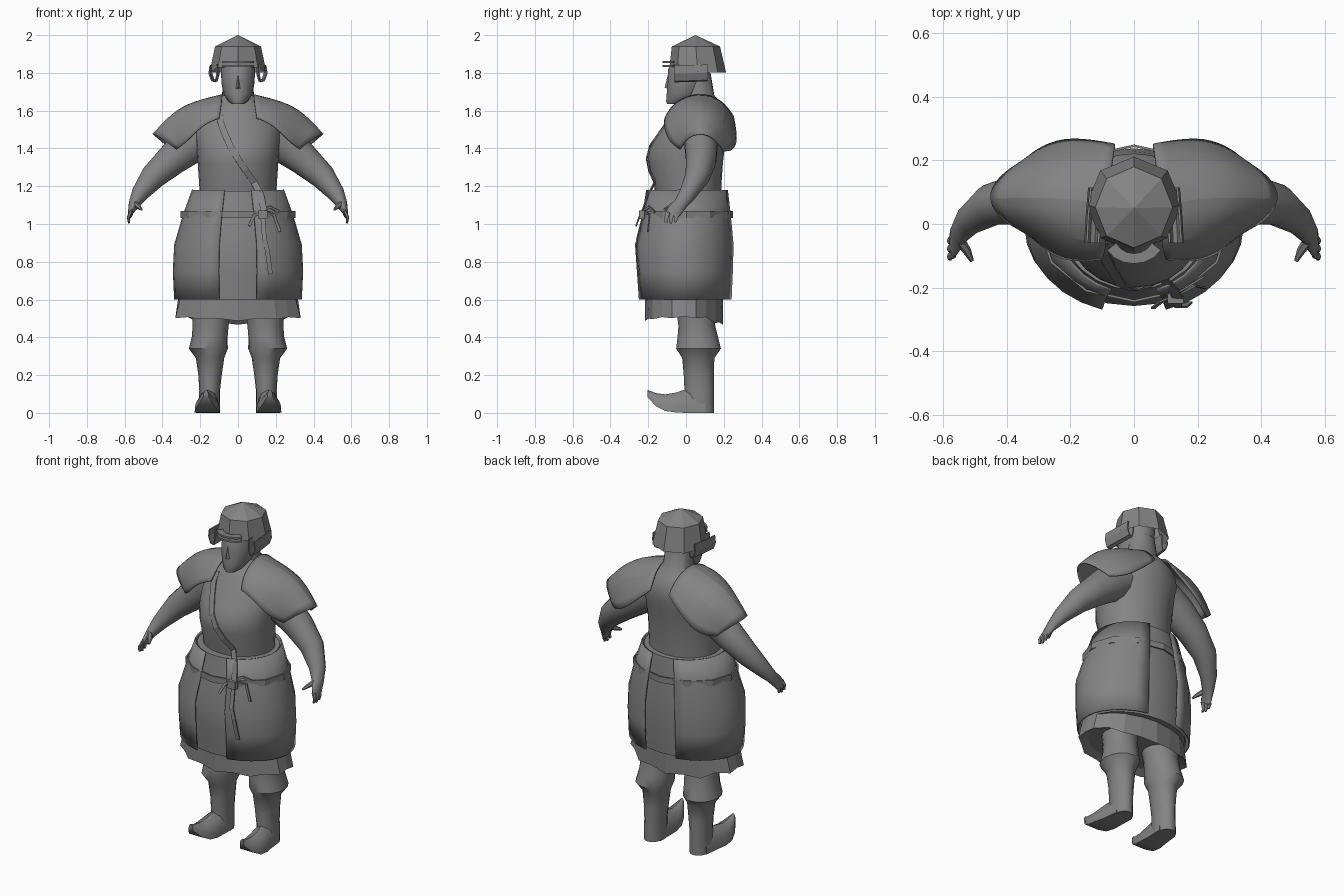
import bpy, bmesh, math
from mathutils import Vector

if "Cube" in bpy.data.objects:
    bpy.data.objects.remove(bpy.data.objects["Cube"])

grey = bpy.data.materials.new("plain grey")
grey.diffuse_color = (0.23, 0.23, 0.235, 1)
grey.use_nodes = True
grey.node_tree.nodes["Principled BSDF"].inputs["Base Color"].default_value = grey.diffuse_color


def finish(name, bm, smooth=40, mirror=False, thick=0, subsurf=0):
    bmesh.ops.remove_doubles(bm, verts=bm.verts, dist=0.0001)
    bmesh.ops.recalc_face_normals(bm, faces=bm.faces)
    me = bpy.data.meshes.new(name)
    bm.to_mesh(me)
    bm.free()
    me.materials.append(grey)
    ob = bpy.data.objects.new(name, me)
    bpy.context.collection.objects.link(ob)
    if subsurf:
        m = ob.modifiers.new("round", "SUBSURF")
        m.levels = m.render_levels = subsurf
        m.boundary_smooth = 'PRESERVE_CORNERS'
    if thick:
        m = ob.modifiers.new("thickness", "SOLIDIFY")
        m.thickness, m.offset = thick, 0
    if mirror:
        ob.modifiers.new("mirror", "MIRROR")
    if smooth:
        bpy.ops.object.select_all(action='DESELECT')
        bpy.context.view_layer.objects.active = ob
        ob.select_set(True)
        bpy.ops.object.shade_smooth_by_angle(angle=math.radians(smooth))
    return ob


def grid(name, rows, closed=False, caps=False, **kw):
    """Skin a list of equal-length point rows."""
    bm = bmesh.new()
    vs = [[bm.verts.new(p) for p in r] for r in rows]
    n = len(rows[0])
    for a, b in zip(vs, vs[1:]):
        for i in range(n if closed else n - 1):
            j = (i + 1) % n
            bm.faces.new((a[i], a[j], b[j], b[i]))
    if caps:
        bm.faces.new(vs[0])
        bm.faces.new(vs[-1])
    return finish(name, bm, **kw)


def oval(z, rx, yf, yb, n=24, cx=0, a0=0.0, a1=2 * math.pi, closed=True):
    cy, ry = (yf + yb) / 2, (yb - yf) / 2
    k = n if closed else n - 1
    ang = [a0 + (a1 - a0) * i / k for i in range(n)]
    return [(cx + rx * math.sin(a), cy - ry * math.cos(a), z) for a in ang]


def tube(name, pts, n=12, **kw):
    """Tube along (x, y, z, in-plane radius, depth radius)."""
    P = [Vector(p[:3]) for p in pts]
    rows = []
    for i, p in enumerate(pts):
        t = (P[min(i + 1, len(P) - 1)] - P[max(i - 1, 0)]).normalized()
        u = t.cross(Vector((0, 1, 0))).normalized()
        v = t.cross(u).normalized()
        rows.append([P[i] + u * p[3] * math.cos(2 * math.pi * k / n)
                     + v * p[4] * math.sin(2 * math.pi * k / n) for k in range(n)])
    return grid(name, rows, True, True, **kw)


def ribbon(name, pts, w):
    """Flat strip facing the front."""
    P = [Vector(p) for p in pts]
    rows = []
    for i, p in enumerate(P):
        t = P[min(i + 1, len(P) - 1)] - P[max(i - 1, 0)]
        s = Vector((t.z, 0, -t.x)).normalized() * w / 2
        rows.append([p - s, p + s])
    return grid(name, rows, thick=0.006, smooth=0)


def front_y(prof, x, z):
    """Front surface depth of an oval profile at (x, z)."""
    for a, b in zip(prof, prof[1:]):
        if min(a[0], b[0]) <= z <= max(a[0], b[0]):
            f = (z - a[0]) / (b[0] - a[0])
            rx, yf, yb = (a[k] + (b[k] - a[k]) * f for k in (1, 2, 3))
            return (yf + yb) / 2 - (yb - yf) / 2 * math.sqrt(1 - (x / rx) ** 2)


# Torso and neck: z, half width, front y, back y
torso = [(1.10, .205, -.16, .185), (1.20, .205, -.168, .187), (1.32, .213, -.202, .195),
         (1.39, .218, -.199, .203), (1.45, .225, -.165, .212), (1.51, .23, -.125, .22),
         (1.58, .20, -.09, .222), (1.64, .13, -.045, .19), (1.68, .085, -.01, .15),
         (1.80, .075, 0, .13)]
grid("torso", [oval(*r) for r in torso], True, True)

# Head with flat face and a small nose
head = [(1.635, .03, -.10, -.03), (1.65, .052, -.105, .03), (1.69, .078, -.102, .09),
        (1.75, .088, -.098, .11), (1.82, .09, -.094, .13), (1.90, .085, -.05, .14)]
grid("head", [oval(*r, n=16) for r in head], True, True)
grid("nose", [[(-.018, -.09, 1.715), (0, -.113, 1.722), (.018, -.09, 1.715)],
              [(-.007, -.085, 1.79), (0, -.096, 1.79), (.007, -.085, 1.79)]],
     True, True, smooth=60)

# Helmet: eight-sided faceted shell, brim and cheek flaps
hel = [oval(1.803, .15, -.088, .212, 8), oval(1.94, .122, -.075, .18, 8),
       oval(2.0, .0, .05, .05, 8)]
hel[0] = [(x, y, z + (.025 if y < -.02 else 0)) for x, y, z in hel[0]]
grid("helmet", hel, True, smooth=0)
for nm, z in (("brim", 1.832), ("brim_bar", 1.853)):
    rows = [oval(z + dz, .088 + e, -.118 - e, .03, 7, a0=-1.1, a1=1.1, closed=False)
            for dz, e in ((0, -.025), (0, .006), (.009, .006), (.009, -.025))]
    grid(nm, rows, smooth=0, thick=.003)
flap = [(.112, 1.85), (.113, 1.79), (.122, 1.757), (.140, 1.763), (.153, 1.80), (.148, 1.842)]
grid("cheek_flap", [[(x - dx, y, z + dz) for x, z in flap]
                    for y, dz, dx in ((-.06, -.004, 0), (.02, -.002, .004), (.115, .002, .012))],
     mirror=True, thick=.007, smooth=0)

# Shoulder capes: rows run from neck to tip, columns from front to back
cape = [
    [(.10, -.11, 1.56), (.085, -.07, 1.64), (.085, .06, 1.70), (.07, .19, 1.66), (.06, .25, 1.57)],
    [(.19, -.118, 1.525), (.20, -.06, 1.63), (.20, .08, 1.675), (.20, .225, 1.60), (.20, .274, 1.44)],
    [(.265, -.095, 1.44), (.31, -.02, 1.565), (.33, .08, 1.635), (.325, .20, 1.55), (.29, .245, 1.385)],
    [(.325, -.03, 1.395), (.41, .005, 1.46), (.465, .08, 1.483), (.425, .15, 1.455), (.345, .20, 1.385)]]
grid("shoulder_cape", cape, mirror=True, subsurf=2, thick=.008)

# Arms, palms and fingers
tube("arm", [(.13, .07, 1.50, .11, .10), (.24, .08, 1.43, .105, .09),
             (.35, .08, 1.34, .085, .082), (.45, .06, 1.25, .068, .066),
             (.52, .01, 1.16, .046, .046), (.55, -.03, 1.105, .03, .036),
             (.565, -.06, 1.07, .016, .040), (.57, -.075, 1.05, .012, .036)],
     n=14, mirror=True)
for i in range(3):
    y = -.045 - .025 * i
    tube("finger_%d" % (i + 1), [(.567, y, 1.065, .010, .013), (.581, y - .008, 1.035, .008, .012),
                                 (.577, y - .012, 1.004 + .006 * abs(i - 1), .005, .009)],
         n=6, mirror=True)
tube("thumb", [(.55, -.05, 1.11, .016, .018), (.525, -.085, 1.09, .012, .014),
               (.510, -.116, 1.076, .006, .007)], n=6, mirror=True)

# Inner skirt, then flared hem with uneven folds
inner = [(1.175, .232, -.207, .217), (1.05, .275, -.224, .228), (.90, .325, -.258, .238),
         (.75, .33, -.252, .237), (.60, .316, -.236, .226)]
grid("inner_skirt", [oval(*r) for r in inner], True, True)
hem = [oval(.64, .312, -.215, .195, 20), oval(.487, .348, -.218, .195, 20),
       oval(.52, .29, -.17, .15, 20)]
hem[1] = [(x * (1 - .05 * (i % 2)), y * (1 - .05 * (i % 2)),
           z + .008 * (i % 2) - (.02 if y > .12 else 0) + .015 * abs(x) / .35)
          for i, (x, y, z) in enumerate(hem[1])]
grid("hem", hem, True, True, smooth=0)

# Wrapped side panels, open at front and back
panel = [(1.18, .24, -.217, .228), (1.05, .287, -.238, .244), (.89, .334, -.278, .26),
         (.75, .341, -.268, .256), (.60, .334, -.257, .249)]
grid("side_panel", [oval(*r, n=13, a0=.3, a1=math.pi - .3, closed=False) for r in panel],
     mirror=True, thick=.008)

# Belt
grid("belt", [oval(z, .300, -.242, .246, 12) for z in (1.032, 1.068)], True,
     thick=.008, smooth=0)

# Diagonal chest strap laid on the torso front
path = [(-.10, 1.60), (-.095, 1.55), (-.075, 1.49), (-.04, 1.41), (0, 1.345),
        (.04, 1.285), (.085, 1.22)]
ribbon("chest_strap", [(x, front_y(torso, x, z) - .007, z) for x, z in path]
       + [(.12, -.2, 1.155), (.138, -.232, 1.07)], .034)

# Knot and hanging ties laid on the panel
bm = bmesh.new()
bmesh.ops.create_cube(bm, size=1)
for v in bm.verts:
    v.co = Vector((.13, -.235, 1.05)) + Vector((v.co.x * .05, v.co.y * .03, v.co.z * .045))
finish("knot", bm, smooth=0)
ties = [((.13, 1.05), (.14, .92), (.155, .86), (.172, .735)), ((.12, 1.06), (.085, 1.045), (.06, .99)),
        ((.14, 1.06), (.19, 1.05), (.222, .96)), ((.13, 1.07), (.17, 1.09), (.215, 1.065))]
for i, t in enumerate(ties):
    ribbon("tie_%d" % (i + 1), [(x, front_y(panel, x, z) - .016, z) for x, z in t],
           .024 if i == 0 else .014)

# Legs with baggy breeches gathered below the knee: z, centre x, half width, y range
leg = [(.62, .14, .11, -.06, .14), (.46, .145, .095, -.04, .155), (.40, .15, .095, -.045, .17),
       (.34, .157, .103, -.052, .185), (.29, .148, .075, -.02, .15), (.20, .148, .062, -.012, .148),
       (.12, .150, .055, -.008, .148), (0.0, .152, .057, -.008, .148)]
grid("leg", [oval(z, rx, yf, yb, 16, cx) for z, cx, rx, yf, yb in leg], True, True, mirror=True)

# Shoes with upturned toes: y, centre x, half width, sole z, top z
rows = []
for y, cx, w, z0, z1 in [(.10, .152, .055, 0, .12), (.0, .158, .060, 0, .125), (-.05, .163, .066, .002, .108),
                         (-.11, .167, .062, .010, .098), (-.16, .169, .045, .036, .105),
                         (-.205, .17, .014, .085, .122)]:
    rows.append([(cx + w * sx, y, z0 + (z1 - z0) * h) for sx, h in
                 ((-1, 0), (-.95, .4), (-.6, .82), (0, 1), (.6, .82), (.95, .4), (1, 0))])
grid("shoe", rows, True, True, mirror=True, smooth=45)
